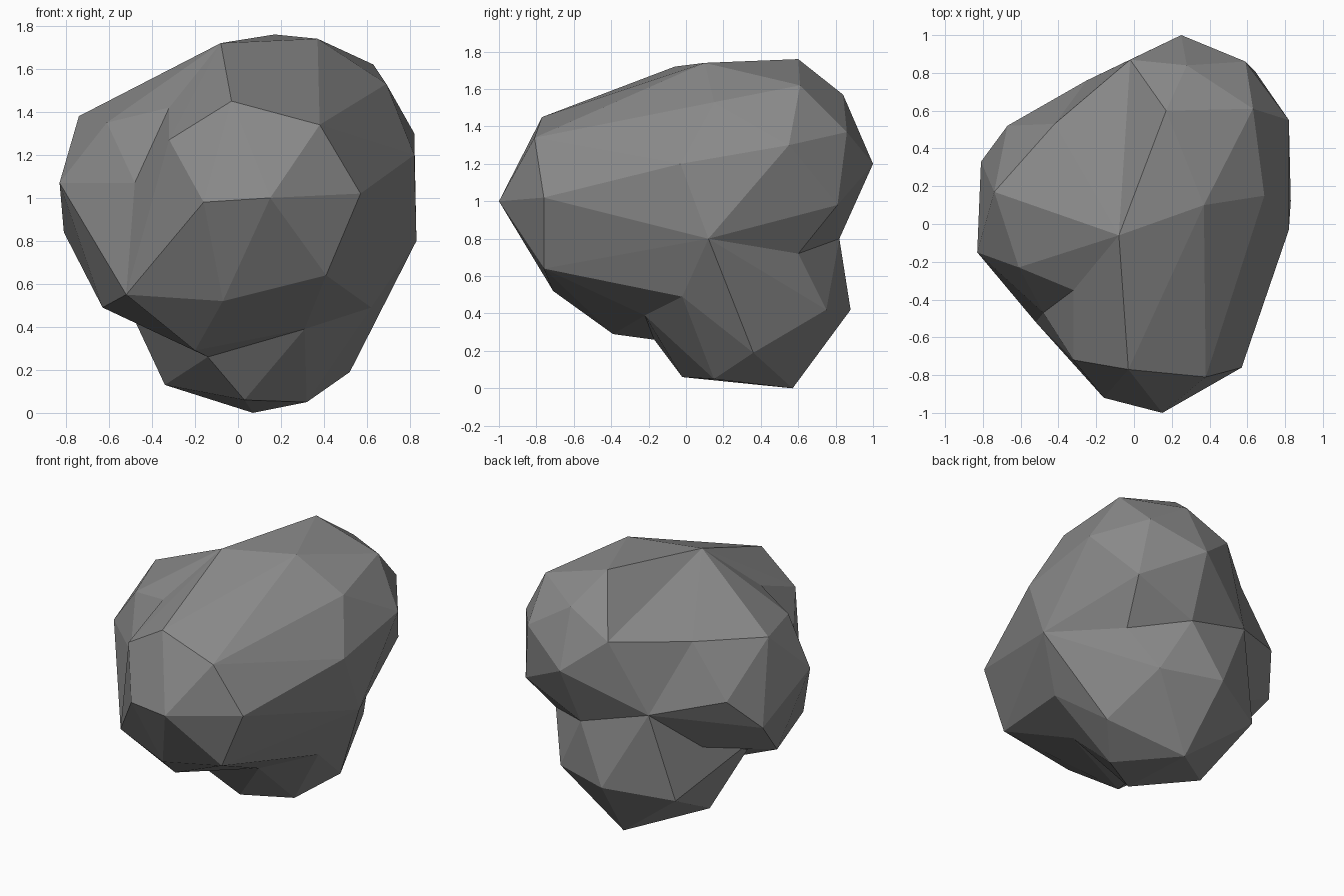
import bpy
import bmesh

default_cube = bpy.data.objects.get("Cube")
if default_cube:
    bpy.data.objects.remove(default_cube, do_unlink=True)

# One flat stone colour
stone = bpy.data.materials.new("grey_stone")
stone.use_nodes = True
stone_colour = (.25, .25, .25, 1)
stone.diffuse_color = stone_colour
stone.node_tree.nodes["Principled BSDF"].inputs["Base Color"].default_value = stone_colour


def faceted_lobe(name, corners):
    """Wrap a set of corner points in a flat-faced convex chunk of rock."""
    mesh = bpy.data.meshes.new(name)
    bm = bmesh.new()
    for corner in corners:
        bm.verts.new(corner)
    bmesh.ops.convex_hull(bm, input=bm.verts[:])
    unused = [v for v in bm.verts if not v.link_faces]
    bmesh.ops.delete(bm, geom=unused, context="VERTS")
    bmesh.ops.recalc_face_normals(bm, faces=bm.faces[:])
    bm.to_mesh(mesh)
    bm.free()
    mesh.materials.append(stone)
    lobe = bpy.data.objects.new(name, mesh)
    bpy.context.collection.objects.link(lobe)
    return lobe


def fuse(body, lobe):
    """Merge one lobe into the body and discard the helper."""
    union = body.modifiers.new("union", "BOOLEAN")
    union.operation = "UNION"
    union.solver = "EXACT"
    union.object = lobe
    bpy.context.view_layer.objects.active = body
    bpy.ops.object.modifier_apply(modifier=union.name)
    bpy.data.objects.remove(lobe, do_unlink=True)


# Corners shared by neighbouring lobes
peak = (-.08, -.06, 1.72)
rear_ridge = (-.02, .87, 1.42)
rear_ledge = (-.42, .53, 1.4)
rear_waist = (.22, .82, .8)
rear_hollow = (-.25, .76, .94)
side_point = (.83, .12, .8)
side_waist = (.56, .6, .72)
side_under = (.62, -.02, .49)
front_under = (.31, -.22, .39)
keel = (-.14, -.17, .26)
groove_top = (-.32, -.35, 1.42)
groove_low = (-.48, -.47, 1.07)
chin = (-.52, -.52, .55)
shoulder_top = (-.74, .17, 1.38)
shoulder_under = (-.4, .43, .63)

# Main head of the boulder
crown = [peak, rear_ridge, (.37, .1, 1.74), (.17, .6, 1.76),
         (.63, .61, 1.62), (.28, .84, 1.57), (.69, .15, 1.53)]
nose = [(-.16, -.92, .98), (-.32, -.72, 1.27), (-.03, -.77, 1.45), (.38, -.81, 1.34),
        (.57, -.76, 1.02), (.15, -1, 1), (-.07, -.71, .52), (.41, -.76, .64)]
back = [rear_waist, rear_hollow, (.59, .86, 1.37), (.25, 1, 1.2), (.64, .81, .98)]
flank = [side_point, side_waist, side_under, front_under,
         (.82, .55, 1.3), (.82, -.03, 1.2)]
belly = [keel, chin, groove_top, groove_low, (-.2, -.39, .29)]
boulder = faceted_lobe("boulder", crown + nose + back + flank + belly)

# Shoulder bulging out beside the groove
shoulder = faceted_lobe("shoulder", [
    shoulder_top, shoulder_under, peak, rear_ledge, rear_hollow, keel, chin,
    groove_top, groove_low, (-.83, -.15, 1.07), (-.61, -.23, 1.35),
    (-.81, .33, .84), (-.63, -.08, .49), (-.67, .52, 1.05)])

# Ledge joining the shoulder to the rear ridge
ledge = faceted_lobe("ledge", [peak, rear_ridge, rear_ledge, rear_hollow, shoulder_top])

# Narrow foot underneath
foot = faceted_lobe("foot", [
    keel, side_point, side_waist, side_under, front_under, rear_waist,
    rear_hollow, shoulder_under, (-.56, .06, .6), (.03, -.02, .06),
    (.32, .15, .05), (.07, .57, 0), (.52, .36, .19), (.42, .75, .42),
    (.02, .88, .42), (-.34, .23, .13), (-.39, .67, .36)])

for lobe in (shoulder, ledge, foot):
    fuse(boulder, lobe)
